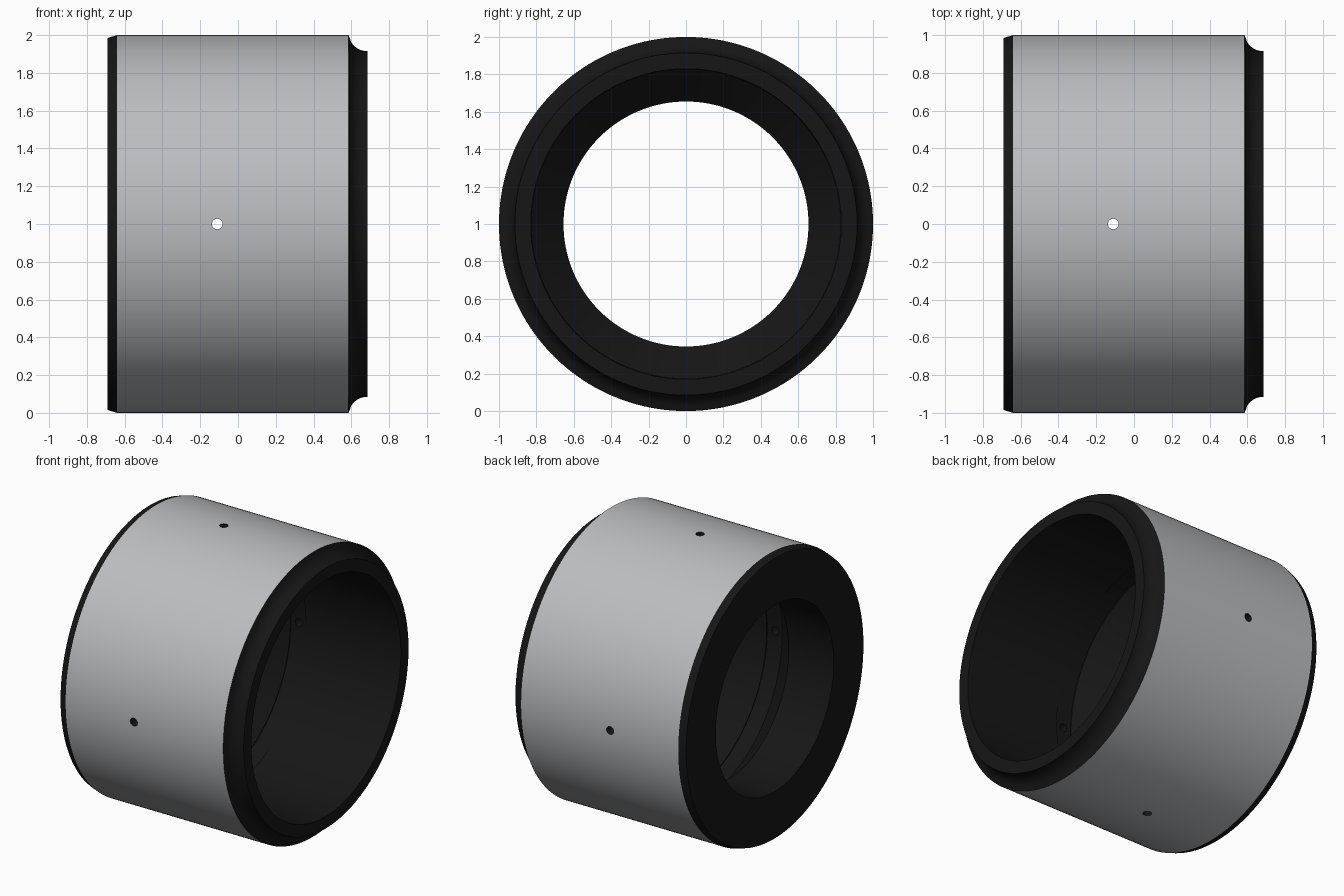
import bpy, bmesh, math
from mathutils import Matrix

if "Cube" in bpy.data.objects:
    bpy.data.objects.remove(bpy.data.objects["Cube"])

SEG = 160
CENTRE_Z = 1.0
HOLE_X = -0.11
HOLE_R = 0.028

black = bpy.data.materials.new("black_finish")
black.diffuse_color = (0.008, 0.008, 0.008, 1)
black.use_nodes = True
black.node_tree.nodes["Principled BSDF"].inputs["Base Color"].default_value = black.diffuse_color
grey = bpy.data.materials.new("bare_metal")
grey.diffuse_color = (0.5, 0.51, 0.53, 1)
grey.use_nodes = True
grey.node_tree.nodes["Principled BSDF"].inputs["Base Color"].default_value = grey.diffuse_color


def lathe(name, profile, grey_spans):
    """Revolve a closed (x, radius) profile around the x axis."""
    bm = bmesh.new()
    rings = []
    for x, r in profile:
        rings.append([bm.verts.new((x, r * math.cos(2 * math.pi * i / SEG),
                                    CENTRE_Z + r * math.sin(2 * math.pi * i / SEG)))
                      for i in range(SEG)])
    for k in range(len(rings)):
        a, b = rings[k], rings[(k + 1) % len(rings)]
        for i in range(SEG):
            j = (i + 1) % SEG
            f = bm.faces.new((a[i], a[j], b[j], b[i]))
            f.material_index = 1 if k in grey_spans else 0
    bmesh.ops.recalc_face_normals(bm, faces=bm.faces)
    mesh = bpy.data.meshes.new(name)
    bm.to_mesh(mesh)
    bm.free()
    mesh.materials.append(black)
    mesh.materials.append(grey)
    ob = bpy.data.objects.new(name, mesh)
    bpy.context.collection.objects.link(ob)
    return ob


# Outer wall: chamfer, grey barrel, concave shoulder down to the front lip
outer = [(-0.69, 0.985), (-0.64, 1.0), (-0.15, 1.0), (-0.07, 1.0), (0.585, 1.0)]
cx, cr, rx, rr = 0.685, 1.0, 0.095, 0.085
shoulder = [(cx - rx * math.cos(t), cr - rr * math.sin(t))
            for t in (math.radians(90 * i / 8) for i in range(1, 9))]
# Inner wall: wide bore, shallow groove at the holes, cone, narrow rear bore
inner = [(0.685, 0.83), (-0.05, 0.825), (-0.05, 0.832), (-0.17, 0.832),
         (-0.17, 0.825), (-0.34, 0.655), (-0.69, 0.655)]
sleeve = lathe("sleeve", outer + shoulder + inner, {1, 2, 3})

# Radial pin holes: two crossing drills make four openings
bm = bmesh.new()
for axis in ("X", "Z"):
    rot = Matrix.Rotation(math.pi / 2, 4, "X") if axis == "X" else Matrix.Identity(4)
    for s in (-1, 1):
        off = (HOLE_X, 0.9 * s, CENTRE_Z) if axis == "X" else (HOLE_X, 0, CENTRE_Z + 0.9 * s)
        bmesh.ops.create_cone(bm, cap_ends=True, segments=24, radius1=HOLE_R,
                              radius2=HOLE_R, depth=0.5,
                              matrix=Matrix.Translation(off) @ rot)
mesh = bpy.data.meshes.new("hole_cutter")
bm.to_mesh(mesh)
bm.free()
mesh.materials.append(black)
cutter = bpy.data.objects.new("hole_cutter", mesh)
bpy.context.collection.objects.link(cutter)
cutter.hide_render = True

mod = sleeve.modifiers.new("pin_holes", "BOOLEAN")
mod.operation = "DIFFERENCE"
mod.solver = "EXACT"
mod.object = cutter

# Apply the cut, then smooth the round walls
bpy.ops.object.select_all(action="DESELECT")
bpy.context.view_layer.objects.active = sleeve
sleeve.select_set(True)
bpy.ops.object.modifier_apply(modifier=mod.name)
bpy.data.objects.remove(cutter)
bpy.ops.object.shade_smooth_by_angle(angle=math.radians(14))
